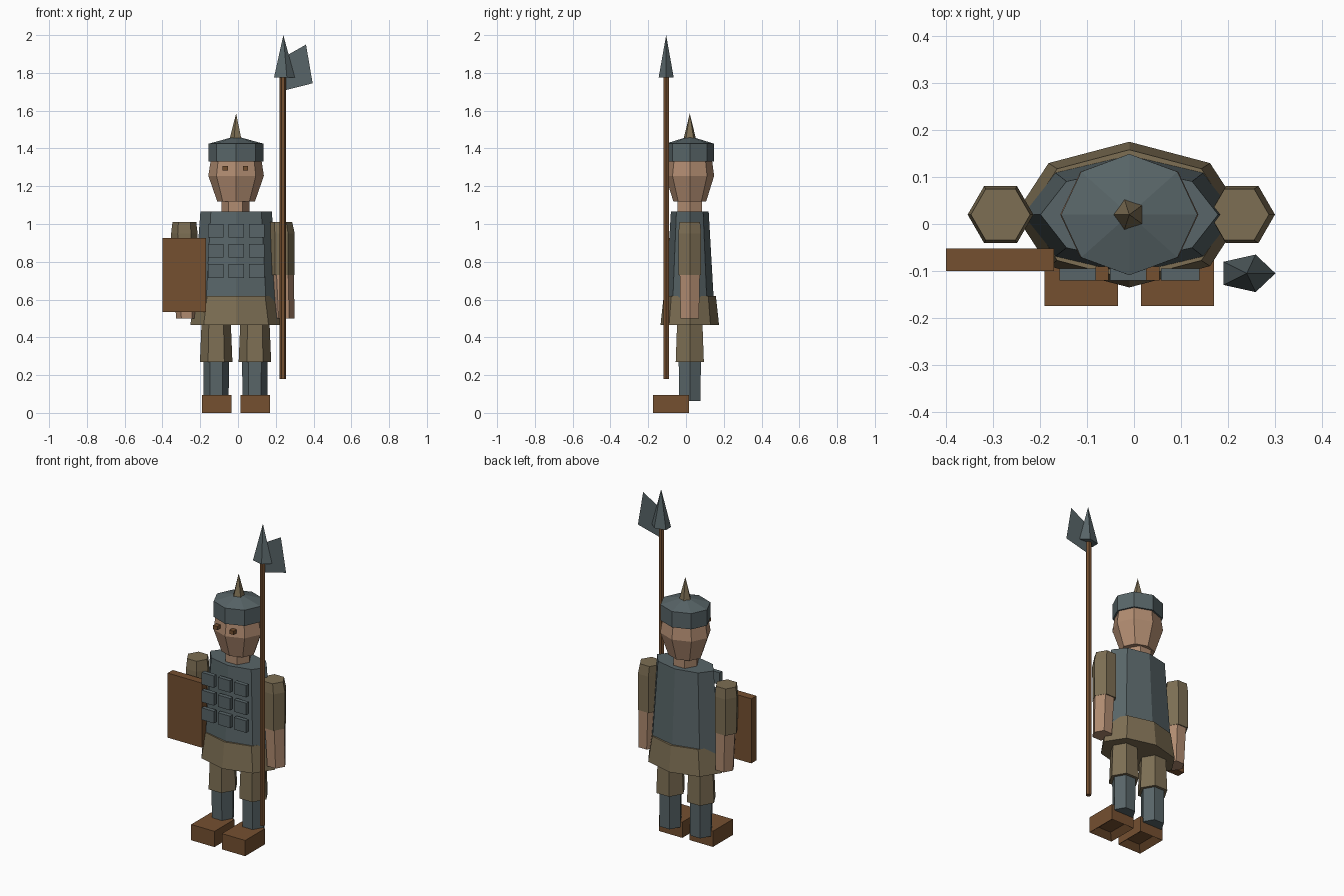
import bpy, bmesh, math

if "Cube" in bpy.data.objects:
    bpy.data.objects.remove(bpy.data.objects["Cube"])


def material(name, rgb):
    m = bpy.data.materials.new(name)
    m.diffuse_color = (*rgb, 1)
    m.use_nodes = True
    m.node_tree.nodes["Principled BSDF"].inputs["Base Color"].default_value = m.diffuse_color
    return m


STEEL = material("steel", (0.098, 0.130, 0.138))
BROWN = material("brown leather", (0.178, 0.080, 0.030))
KHAKI = material("khaki cloth", (0.205, 0.158, 0.088))
SKIN = material("skin", (0.44, 0.262, 0.165))

CX, CY = -0.01, 0.02  # body axis


def finish(name, bm, mat):
    if len(bm.faces) > 1:
        bmesh.ops.recalc_face_normals(bm, faces=bm.faces)
    me = bpy.data.meshes.new(name)
    bm.to_mesh(me)
    bm.free()
    me.materials.append(mat)
    ob = bpy.data.objects.new(name, me)
    bpy.context.collection.objects.link(ob)
    return ob


def loft(name, mat, sides, rings, phase=0.0):
    """Skin rings of (x, y, z, rx, ry); a ring with rx 0 is an apex."""
    bm = bmesh.new()
    loops = []
    for x, y, z, rx, ry in rings:
        if rx == 0:
            loops.append([bm.verts.new((x, y, z))] * sides)
        else:
            angles = [phase + math.tau * i / sides for i in range(sides)]
            loops.append([bm.verts.new((x + rx * math.cos(a), y + ry * math.sin(a), z)) for a in angles])
    for lo, hi in zip(loops, loops[1:]):
        for i in range(sides):
            j = (i + 1) % sides
            corners = [lo[i], lo[j], hi[j], hi[i]]
            bm.faces.new(list(dict.fromkeys(corners)))
    for ring in (loops[0], loops[-1]):
        if ring[0] is not ring[1]:
            bm.faces.new(ring)
    return finish(name, bm, mat)


def box(name, mat, x, y, z, hollow=False):
    bm = bmesh.new()
    bmesh.ops.create_cube(bm, size=1)
    for v in bm.verts:
        v.co = [lo + (c + 0.5) * (hi - lo) for c, (lo, hi) in zip(v.co, (x, y, z))]
    if hollow:  # recess in the underside
        under = [f for f in bm.faces if f.normal.z < -0.9 or f.calc_center_median().z < z[0] + 1e-4]
        bmesh.ops.inset_region(bm, faces=under, thickness=0.05, depth=0)
        for v in under[0].verts:
            v.co.z += 0.03
    return finish(name, bm, mat)


# Legs and shoes
for side, sx in (("left", -1), ("right", 1)):
    x = CX + 0.1025 * sx
    box(side + "_shoe", BROWN, (x - 0.078, x + 0.078), (-0.175, 0.015), (0, 0.095), hollow=True)
    loft(side + "_shin", STEEL, 6, [(x - 0.003, CY, 0.064, 0.066, 0.066), (x - 0.003, CY, 0.32, 0.068, 0.068)])
    loft(side + "_thigh", KHAKI, 6, [(x - 0.003, CY, 0.27, 0.086, 0.086), (x - 0.003, CY, 0.56, 0.074, 0.074)])

# Tunic skirt and armoured torso
loft("skirt", KHAKI, 8, [(CX, CY, 0.465, 0.243, 0.155), (CX, CY, 0.62, 0.217, 0.138)])
loft("torso", STEEL, 8, [(CX, CY, 0.58, 0.225, 0.128), (CX, CY, 1.067, 0.189, 0.1)])

# Chest plates, three by three
for row in range(3):
    for col in range(3):
        px, pz = CX + 0.108 * (col - 1), 0.965 - 0.107 * row
        box(f"chest_plate_{row}_{col}", STEEL, (px - 0.041, px + 0.041), (-0.12, -0.095), (pz - 0.036, pz + 0.036))

# Neck, head and eyes
loft("neck", SKIN, 6, [(CX - 0.003, CY, 1.04, 0.075, 0.075), (CX - 0.003, CY, 1.16, 0.075, 0.075)])
loft("head", SKIN, 8, [(CX, CY, 1.12, 0.1, 0.087), (CX, CY, 1.255, 0.147, 0.129), (CX, CY, 1.38, 0.128, 0.112)])
for side, ex in (("left", -0.068), ("right", 0.04)):
    box(side + "_eye", BROWN, (ex - 0.014, ex + 0.014), (-0.12, -0.09), (1.284, 1.306))

# Helmet with low roof and spike
loft("helmet", STEEL, 8, [(CX, CY, 1.33, 0.145, 0.129), (CX, CY, 1.425, 0.145, 0.129), (CX, CY, 1.465, 0, 0)])
loft("helmet_spike", KHAKI, 5, [(CX, CY, 1.445, 0.036, 0.036), (CX, CY, 1.585, 0, 0)], math.pi)

# Arms: (top, elbow, wrist) centre positions
for side, top, elbow, wrist in (("left", -0.284, -0.284, -0.272), ("right", 0.224, 0.23, 0.243)):
    loft(side + "_sleeve", KHAKI, 6, [(elbow, CY, 0.73, 0.068, 0.068), (elbow, CY, 0.95, 0.07, 0.07),
                                      (top, CY, 1.01, 0.063, 0.063)])
    loft(side + "_forearm", SKIN, 6, [(wrist, CY, 0.5, 0.056, 0.056), (elbow + 0.004, CY, 0.755, 0.062, 0.062)])

# Shield
box("shield", BROWN, (-0.4, -0.17), (-0.1, -0.052), (0.535, 0.925))

# Polearm: shaft, point and flat blade
PX, PY = 0.237, -0.105
loft("pole_shaft", BROWN, 6, [(PX, PY, 0.18, 0.016, 0.016), (PX, PY, 1.82, 0.016, 0.016)])
loft("pole_point", STEEL, 5, [(PX + 0.003, PY, 1.775, 0.061, 0.042), (PX + 0.003, PY, 2.0, 0, 0)])
bm = bmesh.new()
bm.faces.new([bm.verts.new((x, PY, z)) for x, z in ((0.237, 1.705), (0.395, 1.745), (0.36, 1.95), (0.237, 1.88))])
finish("pole_blade", bm, STEEL)
